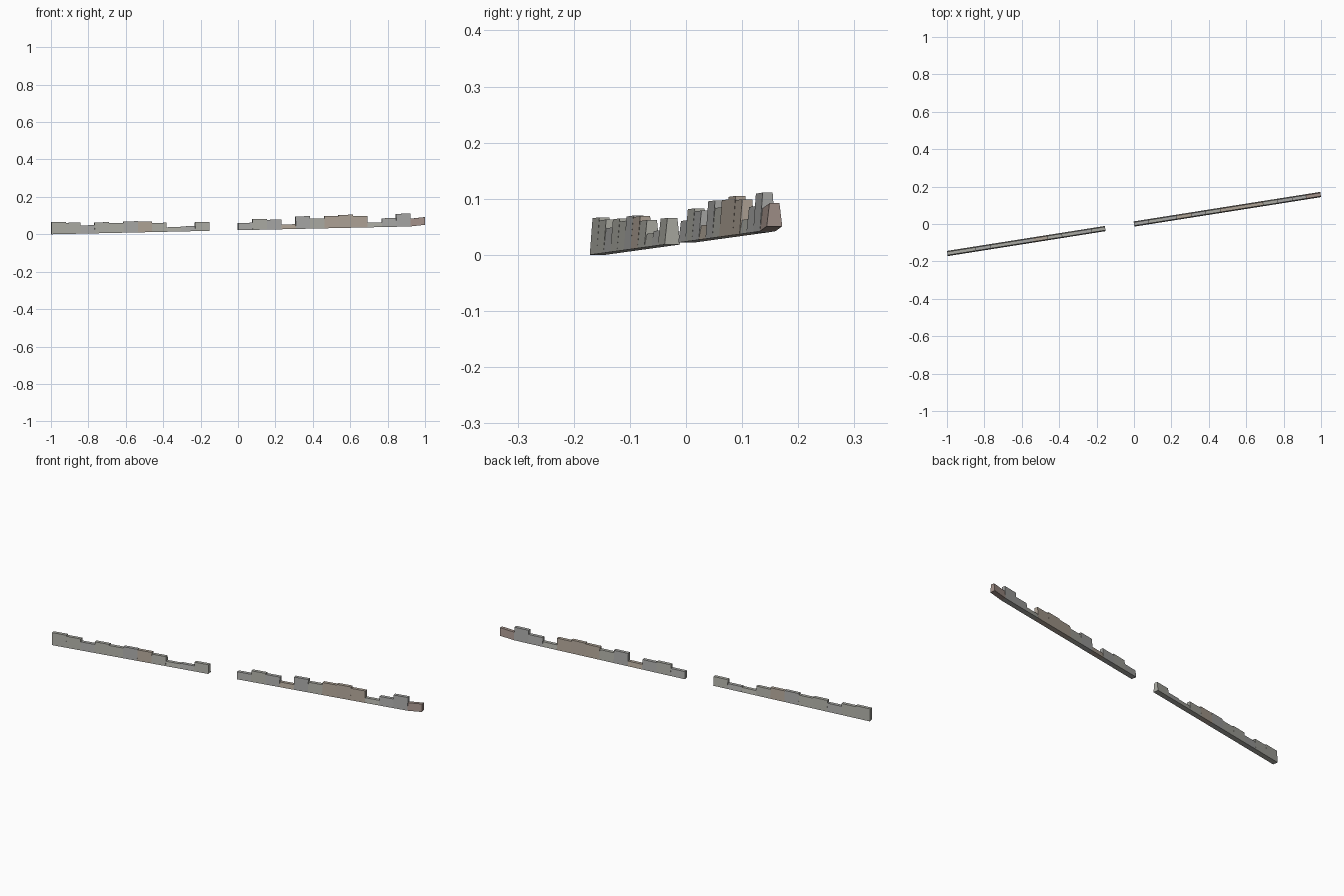
import bpy, bmesh, math
from mathutils import Vector

if "Cube" in bpy.data.objects:
    bpy.data.objects.remove(bpy.data.objects["Cube"])

ANGLE = math.atan(0.158)
along = Vector((math.cos(ANGLE), math.sin(ANGLE), 0))
across = Vector((-math.sin(ANGLE), math.cos(ANGLE), 0))
START, STEP = -0.998, 1.996 / 26
HALF_BASE, HALF_TOP = 0.014, 0.009

# Top height of each stone along the wall; None is the gap
tops = [0.068, 0.064, 0.050, 0.066, 0.062, 0.071, 0.070, 0.063, 0.040, 0.045, 0.067,
        None, None,
        0.063, 0.084, 0.080, 0.055, 0.098, 0.086, 0.100, 0.106, 0.100, 0.065, 0.088, 0.112, 0.093]
tints = "aabaabcaababbbabcbacccabbda"

palette = {"a": (0.40, 0.40, 0.36, 1), "b": (0.38, 0.38, 0.37, 1),
           "c": (0.42, 0.36, 0.30, 1), "d": (0.36, 0.28, 0.25, 1)}
mats = {}
for key, colour in palette.items():
    mats[key] = bpy.data.materials.new("stone_" + key)
    mats[key].diffuse_color = colour


def ground(x):
    # Gentle slope that steepens at the far end
    if x < 0.92:
        return 0.001 + (x + 1) * 0.0218
    return 0.043 + (x - 0.92) * 0.115


def wall_stone(i, top):
    # Battered stone whose bottom and top follow the ground
    x0, x1 = START + i * STEP, START + (i + 1) * STEP
    g0, g1 = ground(x0), ground(x1)
    half = (g1 - g0) / 2
    bm = bmesh.new()
    rings = []
    for x, g, t in ((x0, g0, top - 2 * half), (x1, g1, top)):
        centre = along * (x / along.x)
        section = ((-HALF_BASE, g), (HALF_BASE, g), (HALF_TOP, t), (-HALF_TOP, t))
        rings.append([bm.verts.new(centre + across * o + Vector((0, 0, z))) for o, z in section])
    a, b = rings
    bm.faces.new(a)
    bm.faces.new(b[::-1])
    for k in range(4):
        n = (k + 1) % 4
        bm.faces.new((a[k], b[k], b[n], a[n]))
    bmesh.ops.recalc_face_normals(bm, faces=bm.faces)
    mesh = bpy.data.meshes.new("wall_stone")
    bm.to_mesh(mesh)
    bm.free()
    mesh.materials.append(mats[tints[i]])
    ob = bpy.data.objects.new(f"wall_stone_{i + 1:02d}", mesh)
    ob.location.z = -0.001
    bpy.context.collection.objects.link(ob)


for i, top in enumerate(tops):
    if top is not None:
        wall_stone(i, top)

for m in bpy.data.materials:
    if m.users and not m.is_grease_pencil:
        m.use_nodes = True
        m.node_tree.nodes["Principled BSDF"].inputs["Base Color"].default_value = m.diffuse_color
